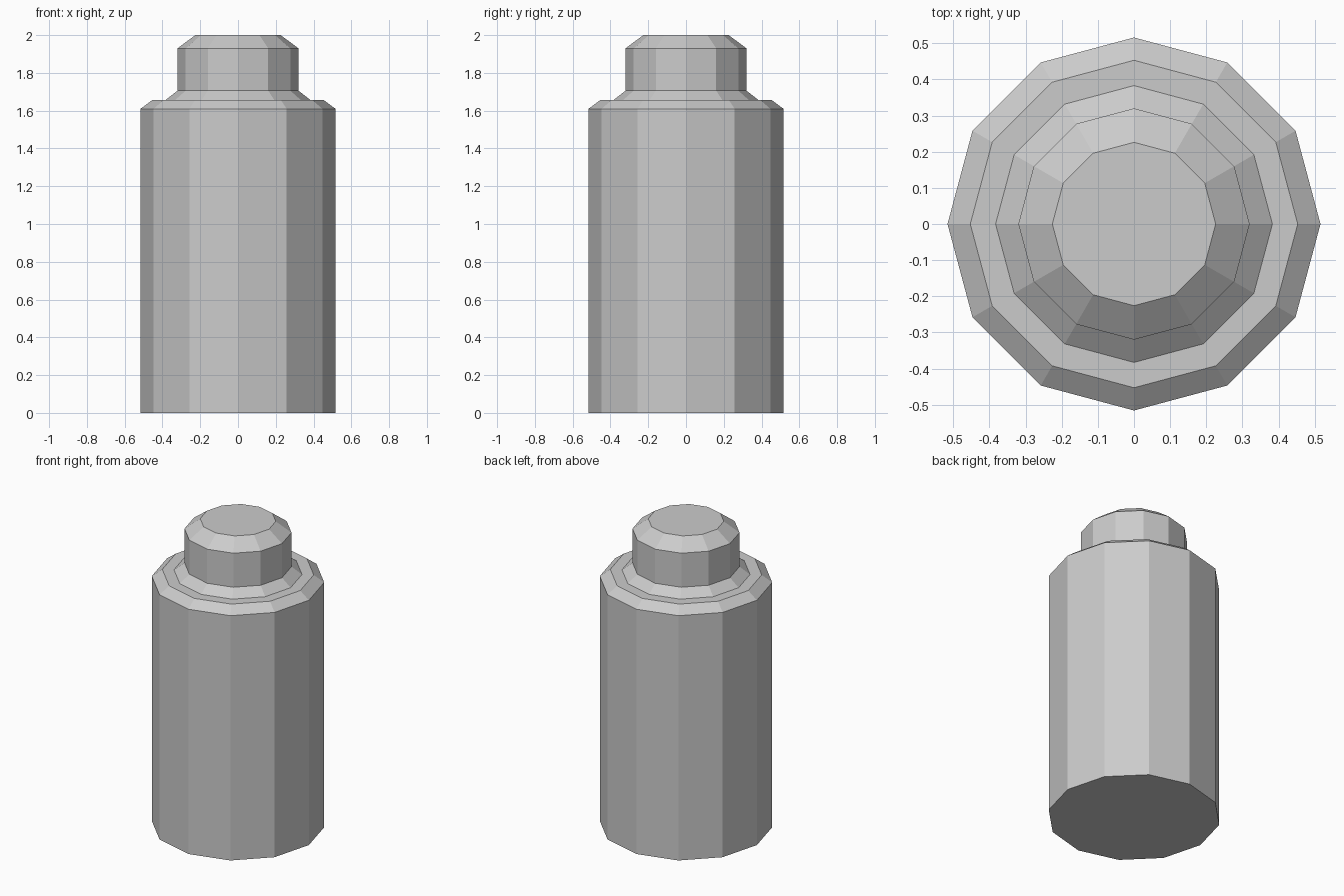
import bpy
import bmesh
from math import cos, sin, tau

SIDES = 12

cube = bpy.data.objects.get("Cube")
if cube:
    bpy.data.objects.remove(cube, do_unlink=True)

# Single plain grey
grey = bpy.data.materials.new("light grey")
grey.use_nodes = True
colour = (0.6, 0.6, 0.6, 1)
grey.diffuse_color = colour
grey.node_tree.nodes["Principled BSDF"].inputs["Base Color"].default_value = colour


def lathe(name, profile, close_bottom=False, close_top=False):
    """Turn a (radius, height) profile around z into a faceted shell."""
    bm = bmesh.new()
    rings = []
    for radius, height in profile:
        angles = [tau * i / SIDES for i in range(SIDES)]
        rings.append([bm.verts.new((radius * cos(a), radius * sin(a), height))
                      for a in angles])
    for low, high in zip(rings, rings[1:]):
        for i in range(SIDES):
            j = (i + 1) % SIDES
            bm.faces.new((low[i], low[j], high[j], high[i]))
    if close_bottom:
        bm.faces.new(rings[0][::-1])
    if close_top:
        bm.faces.new(rings[-1])
    mesh = bpy.data.meshes.new(name)
    bm.to_mesh(mesh)
    bm.free()
    mesh.materials.append(grey)
    obj = bpy.data.objects.new(name, mesh)
    bpy.context.collection.objects.link(obj)
    return obj


# Body: straight wall, bevelled rim, flat ledge, sloped collar
lathe("body", [(0.516, 0), (0.516, 1.61), (0.453, 1.657),
               (0.383, 1.657), (0.32, 1.706)], close_bottom=True)

# Cap: short cylinder with a bevelled top
lathe("cap", [(0.32, 1.706), (0.32, 1.93), (0.226, 2.0)], close_top=True)
